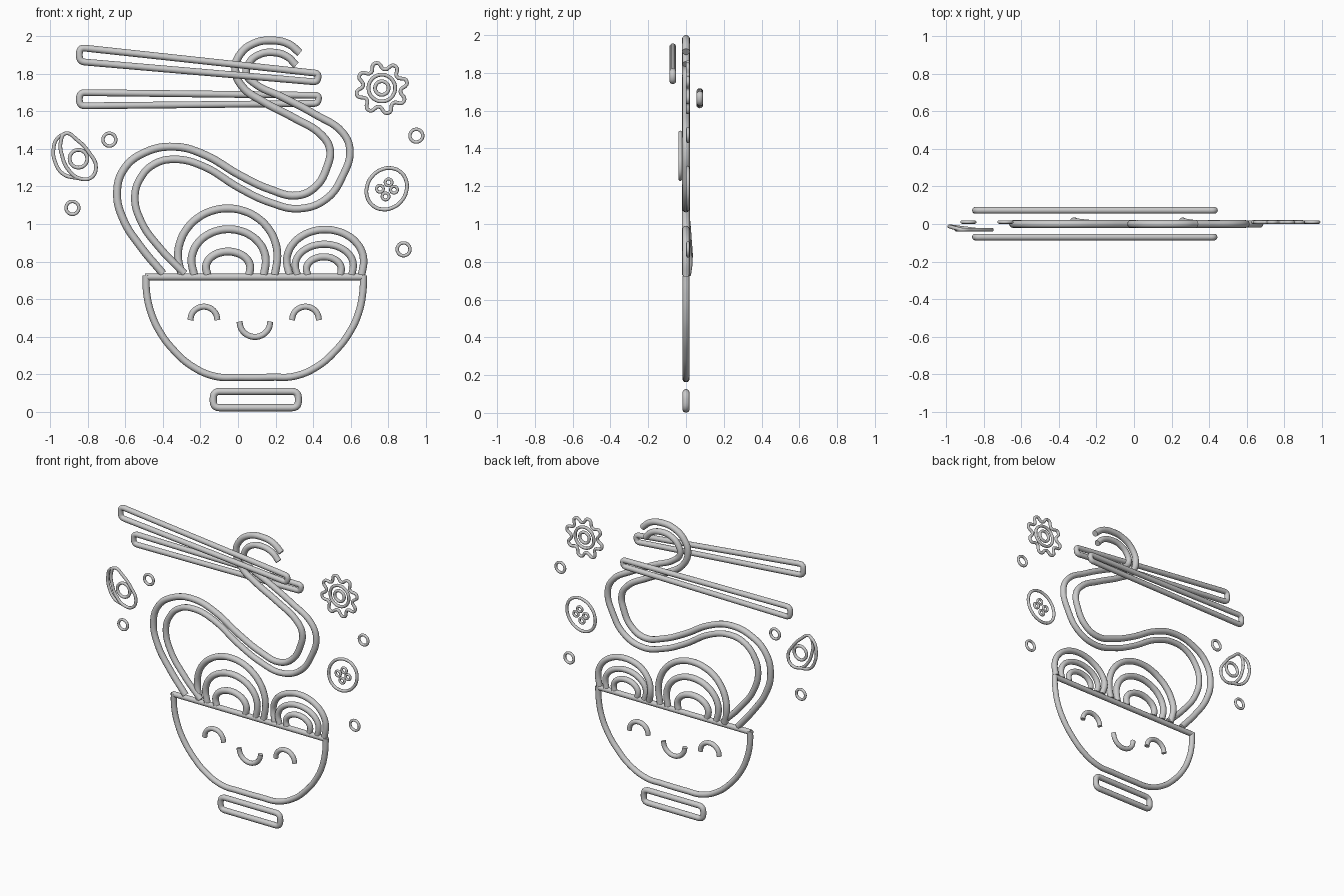
import bpy, math
from mathutils import Vector


def tube(name, pts, r, y=0.0, cyclic=False, kind='BEZIER'):
    """Round tube through (x, z) or (x, z, y offset) points, turned into a mesh."""
    cu = bpy.data.curves.new(name, 'CURVE')
    cu.dimensions = '3D'
    cu.bevel_depth = r
    cu.bevel_resolution = 4
    cu.resolution_u = 6
    cu.use_fill_caps = True
    sp = cu.splines.new(kind)
    co = [Vector((p[0], y + (p[2] if len(p) > 2 else 0), p[1])) for p in pts]
    if kind == 'BEZIER':
        sp.bezier_points.add(len(co) - 1)
        for b, c in zip(sp.bezier_points, co):
            b.co = c
            b.handle_left_type = b.handle_right_type = 'AUTO'
    else:
        sp.points.add(len(co) - 1)
        for b, c in zip(sp.points, co):
            b.co = (*c, 1)
    sp.use_cyclic_u = cyclic
    tmp = bpy.data.objects.new(name + "_curve", cu)
    bpy.context.collection.objects.link(tmp)
    dg = bpy.context.evaluated_depsgraph_get()
    me = bpy.data.meshes.new_from_object(tmp.evaluated_get(dg))
    bpy.data.objects.remove(tmp)
    ob = bpy.data.objects.new(name, me)
    bpy.context.collection.objects.link(ob)
    bpy.context.view_layer.objects.active = ob
    ob.select_set(True)
    bpy.ops.object.shade_smooth_by_angle(angle=math.radians(50))
    ob.select_set(False)
    return ob


def ring(name, x, z, rad, r, y=0.01, rad2=None, tilt=0.0):
    b = rad2 or rad
    c, s = math.cos(tilt), math.sin(tilt)
    pts = []
    for i in range(12):
        a = i * math.tau / 12
        u, v = rad * math.cos(a), b * math.sin(a)
        pts.append((x + u * c - v * s, z + u * s + v * c))
    tube(name, pts, r, y, True)


def rounded_loop(name, corners, rad, r, y=0.0):
    q = [Vector(c) for c in corners]
    pts = []
    for i, p in enumerate(q):
        d1, d2 = q[i - 1] - p, q[(i + 1) % len(q)] - p
        cut = min(rad, d1.length * 0.45, d2.length * 0.45)
        a, b = p + d1.normalized() * cut, p + d2.normalized() * cut
        for k in range(6):
            t = k / 5
            pts.append(tuple(a * (1 - t) ** 2 + p * 2 * t * (1 - t) + b * t * t))
    tube(name, pts, r, y, True, 'POLY')


# Bowl: rim, body outline and foot
tube("bowl_rim", [(-0.495, 0.717), (0.675, 0.717)], 0.018, kind='POLY')
tube("bowl_body", [(-0.49, 0.725), (-0.487, 0.63), (-0.463, 0.525), (-0.417, 0.425),
                   (-0.343, 0.327), (-0.243, 0.24), (-0.12, 0.187), (0.0, 0.182),
                   (0.18, 0.183), (0.30, 0.188), (0.423, 0.24), (0.523, 0.327),
                   (0.597, 0.425), (0.643, 0.525), (0.665, 0.63), (0.67, 0.725)], 0.019)
rounded_loop("bowl_foot", [(-0.132, 0.02), (0.322, 0.02), (0.322, 0.107), (-0.132, 0.107)],
             0.035, 0.019)

# Face: closed eyes and smile
for name, cx, cz, rad, sgn in (("left_eye", -0.182, 0.487, 0.072, 1),
                               ("right_eye", 0.36, 0.487, 0.072, 1),
                               ("smile", 0.09, 0.48, 0.082, -1)):
    tube(name, [(cx + rad * math.cos(i * math.pi / 8),
                 cz + sgn * rad * math.sin(i * math.pi / 8)) for i in range(9)], 0.016)

# Pair of long lifted noodles
tube("long_noodle_outer", [
    (-0.40, 0.735), (-0.52, 0.88), (-0.61, 1.02), (-0.645, 1.16), (-0.61, 1.29),
    (-0.50, 1.38), (-0.335, 1.412), (-0.18, 1.37), (0.01, 1.26), (0.17, 1.185),
    (0.315, 1.152), (0.415, 1.20), (0.475, 1.305), (0.49, 1.40), (0.445, 1.475),
    (0.30, 1.565), (0.13, 1.655), (0.025, 1.73), (-0.015, 1.825), (0.015, 1.91),
    (0.09, 1.965), (0.18, 1.979), (0.27, 1.96), (0.33, 1.912)], 0.021)
tube("long_noodle_inner", [
    (-0.285, 0.735), (-0.415, 0.87), (-0.515, 1.01), (-0.55, 1.145), (-0.52, 1.245),
    (-0.445, 1.32), (-0.335, 1.345), (-0.19, 1.31), (0.01, 1.19), (0.17, 1.115),
    (0.33, 1.082), (0.475, 1.137), (0.56, 1.26), (0.597, 1.39), (0.56, 1.485),
    (0.41, 1.585), (0.23, 1.68), (0.095, 1.745), (0.045, 1.80), (0.06, 1.86),
    (0.11, 1.902), (0.185, 1.915), (0.262, 1.893), (0.31, 1.846)], 0.020)

# Noodle mounds: nested arches (centre x, half width, top z, tube radius, leg offset)
for i, (cx, w, top, r, off) in enumerate((
        (-0.055, 0.265, 1.083, 0.021, 0.015), (-0.05, 0.198, 0.972, 0.021, 0),
        (-0.053, 0.118, 0.853, 0.021, 0), (0.465, 0.205, 0.97, 0.020, 0.015),
        (0.46, 0.155, 0.892, 0.019, 0), (0.458, 0.093, 0.825, 0.019, 0))):
    zc = 0.73 + min(0.1, 0.3 * (top - 0.73))
    pts = [(cx - w * 0.93, 0.73, off * 0.4)]
    for k in range(11):
        a = math.pi * (1 - k / 10)
        pts.append((cx + w * math.cos(a), zc + (top - zc) * math.sin(a),
                    off * max(0, 1 - k / 3)))
    pts.append((cx + w * 0.95, 0.73))
    tube(f"noodle_arch_{i + 1}", pts, r)

# Chopsticks in front of and behind the noodles
rounded_loop("chopstick_front", [(-0.846, 1.941), (0.43, 1.803), (0.423, 1.757), (-0.846, 1.866)],
             0.03, 0.018, -0.07)
rounded_loop("chopstick_back", [(-0.846, 1.701), (0.432, 1.686), (0.425, 1.643), (-0.846, 1.63)],
             0.03, 0.018, 0.073)

# Scalloped fish cake slice
fx, fz = 0.767, 1.725
star = []
for i in range(96):
    a = i * math.tau / 96
    wave = math.tanh(1.5 * math.cos(8 * (a - math.radians(14)))) / math.tanh(1.5)
    rr = 0.119 + 0.018 * wave
    star.append((fx + rr * math.cos(a), fz + rr * math.sin(a)))
tube("fish_cake_edge", star, 0.010, 0.01, True, 'POLY')
ring("fish_cake_ring", fx, fz, 0.071, 0.010)
ring("fish_cake_centre", fx, fz, 0.036, 0.010)

# Vegetable slice with four seeds
ring("vegetable_slice", 0.793, 1.188, 0.116, 0.010, rad2=0.102, tilt=math.radians(50))
for i, (x, z) in enumerate(((0.803, 1.222), (0.832, 1.183), (0.787, 1.147), (0.757, 1.188))):
    ring(f"slice_seed_{i + 1}", x, z, 0.018, 0.008)

# Half egg: cut face, yolk and curved shell behind
tube("egg_face", [(-0.92, 1.483), (-0.86, 1.45), (-0.79, 1.375), (-0.758, 1.31),
                  (-0.78, 1.25), (-0.845, 1.243), (-0.905, 1.29), (-0.937, 1.36),
                  (-0.945, 1.44)], 0.010, -0.03, True)
tube("egg_shell", [(-0.92, 1.483, -0.015), (-0.965, 1.455, -0.004), (-0.984, 1.40, 0.002),
                   (-0.975, 1.33, 0.002), (-0.93, 1.265, -0.004),
                   (-0.845, 1.243, -0.015)], 0.010, -0.015)
ring("egg_yolk", -0.851, 1.348, 0.047, 0.010, -0.03)

# Floating droplets
for i, (x, z) in enumerate(((-0.686, 1.45), (-0.883, 1.086), (0.951, 1.471), (0.883, 0.865))):
    ring(f"droplet_{i + 1}", x, z, 0.034, 0.009)
